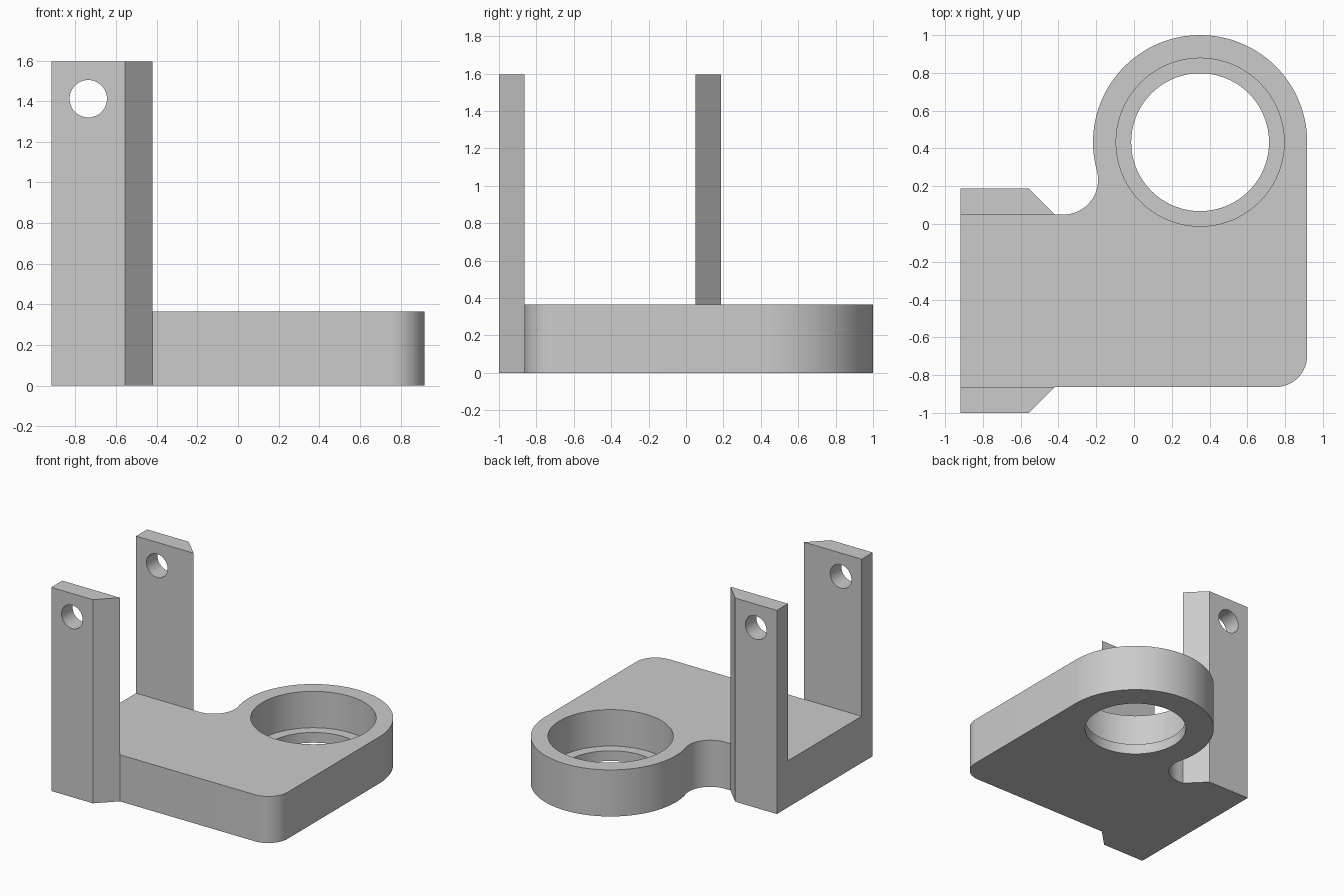
import bpy, bmesh, math
from mathutils import Matrix

if "Cube" in bpy.data.objects:
    bpy.data.objects.remove(bpy.data.objects["Cube"])

PLATE_Z, POST_Z = 0.365, 1.595
LEFT, FRONT, BACK = -0.918, -0.863, 0.05      # plate edges
RING_X, RING_Y, RING_R = 0.35, 0.433, 0.567   # bearing ring


def arc(cx, cy, r, a0, a1, n):
    return [(cx + r * math.cos(math.radians(a0 + (a1 - a0) * i / n)),
             cy + r * math.sin(math.radians(a0 + (a1 - a0) * i / n))) for i in range(n + 1)]


def prism(bm, pts, z0, z1, bottom=True, top=True, skip=()):
    """Upright prism; skip lists wall indices left open."""
    lo = [bm.verts.new((x, y, z0)) for x, y in pts]
    hi = [bm.verts.new((x, y, z1)) for x, y in pts]
    if bottom:
        bm.faces.new(lo[::-1])
    if top:
        bm.faces.new(hi)
    for i in range(len(pts)):
        j = (i + 1) % len(pts)
        if i not in skip:
            bm.faces.new((lo[i], lo[j], hi[j], hi[i]))


# plate outline with rounded corner, ring and concave fillet
fr = 0.184
fy = BACK + fr
fx = RING_X - math.sqrt((RING_R + fr) ** 2 - (RING_Y - fy) ** 2)
fa = math.degrees(math.atan2(RING_Y - fy, RING_X - fx))
cr = 0.167
right = RING_X + RING_R
plate = [(LEFT, FRONT), (-0.42, FRONT)]
plate += arc(right - cr, FRONT + cr, cr, -90, 0, 16)
plate += arc(RING_X, RING_Y, RING_R, 0, 180 + fa, 64)
plate += arc(fx, fy, fr, fa, -90, 24)[1:]
plate += [(-0.42, BACK), (LEFT, BACK)]

bm = bmesh.new()
prism(bm, plate, 0, PLATE_Z, skip=(0, len(plate) - 2))

# two chamfered posts standing outside the plate edges
for edge, side in ((FRONT, -1), (BACK, 1)):
    out = edge + side * 0.137
    foot = [(LEFT, edge), (-0.42, edge), (-0.557, out), (LEFT, out)]
    prism(bm, foot, 0, PLATE_Z, top=False, skip=(0,))
    prism(bm, foot, PLATE_Z, POST_Z, bottom=False)

bmesh.ops.remove_doubles(bm, verts=bm.verts, dist=1e-4)
bmesh.ops.recalc_face_normals(bm, faces=bm.faces)
bmesh.ops.dissolve_limit(bm, angle_limit=math.radians(0.5), verts=bm.verts, edges=bm.edges)
mesh = bpy.data.meshes.new("bracket")
bm.to_mesh(mesh)
bm.free()
bracket = bpy.data.objects.new("bracket", mesh)
bpy.context.collection.objects.link(bracket)

grey = bpy.data.materials.new("light grey")
grey.diffuse_color = (0.6, 0.6, 0.6, 1)
grey.use_nodes = True
grey.node_tree.nodes["Principled BSDF"].inputs["Base Color"].default_value = grey.diffuse_color
mesh.materials.append(grey)


def drill(name, loc, r, depth, rot=(0, 0, 0), n=72):
    """Cut a round hole through the bracket."""
    bpy.ops.mesh.primitive_cylinder_add(vertices=n, radius=r, depth=depth, location=loc, rotation=rot)
    cutter = bpy.context.object
    cutter.name = name
    cutter.hide_render = True
    cutter.data.materials.append(grey)
    mod = bracket.modifiers.new(name, 'BOOLEAN')
    mod.operation, mod.solver, mod.object = 'DIFFERENCE', 'EXACT', cutter
    bpy.context.view_layer.objects.active = bracket
    bpy.ops.object.modifier_apply(modifier=name)
    bpy.data.objects.remove(cutter)


# stepped bearing seat: wide recess above a narrower bore
drill("recess", (RING_X, RING_Y, 0.08 + 0.5), 0.445, 1.0)
drill("bore", (RING_X, RING_Y, 0), 0.365, 1.0)
# pin hole through both posts
drill("pin_hole", (-0.737, -0.4, 1.412), 0.092, 2.0, (math.pi / 2, 0, 0), 48)

bpy.ops.object.select_all(action='DESELECT')
bracket.select_set(True)
bpy.context.view_layer.objects.active = bracket
bpy.ops.object.shade_smooth_by_angle(angle=math.radians(30))
